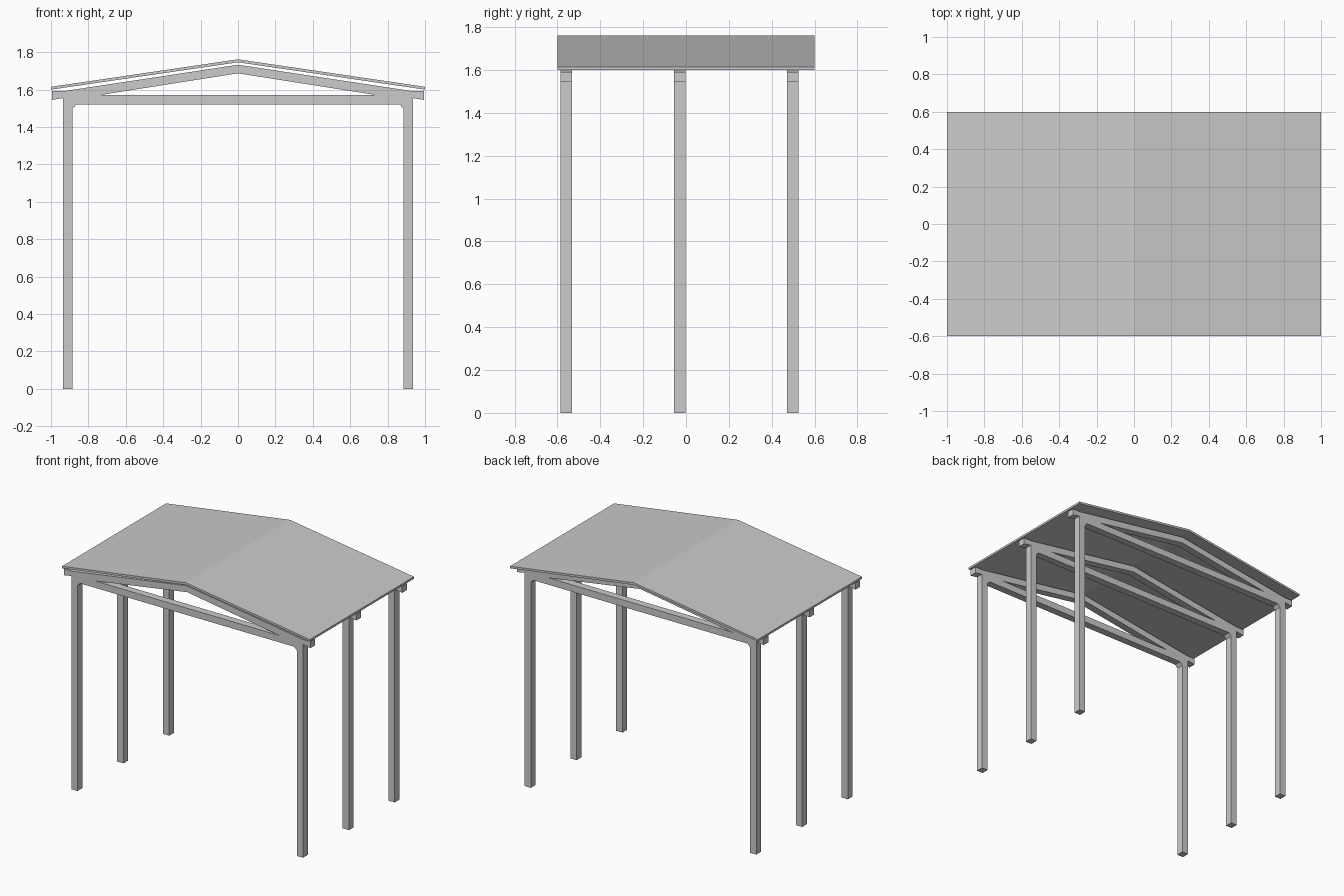
import bpy
import bmesh

cube = bpy.data.objects.get("Cube")
if cube:
    bpy.data.objects.remove(cube, do_unlink=True)

grey = bpy.data.materials.new("light_grey")
grey.use_nodes = True
grey.diffuse_color = (0.6, 0.6, 0.6, 1)
grey.node_tree.nodes["Principled BSDF"].inputs["Base Color"].default_value = (0.6, 0.6, 0.6, 1)


def extrude_profile(name, polygons, y0, y1):
    """Extrude polygons sharing corners in the XZ plane from y0 to y1."""
    bm = bmesh.new()
    for points in polygons:
        bm.faces.new([bm.verts.new((x, y0, z)) for x, z in points])
    bmesh.ops.remove_doubles(bm, verts=bm.verts[:], dist=0.0001)
    ext = bmesh.ops.extrude_face_region(bm, geom=bm.faces[:], use_keep_orig=True)
    moved = [v for v in ext["geom"] if isinstance(v, bmesh.types.BMVert)]
    bmesh.ops.translate(bm, verts=moved, vec=(0, y1 - y0, 0))
    bmesh.ops.recalc_face_normals(bm, faces=bm.faces[:])
    mesh = bpy.data.meshes.new(name)
    bm.to_mesh(mesh)
    bm.free()
    mesh.materials.append(grey)
    obj = bpy.data.objects.new(name, mesh)
    bpy.context.collection.objects.link(obj)
    return obj


def mirrored(points):
    return [(-x, z) for x, z in reversed(points)]


# Half of a portal frame: post with brace, eave stub, rafter and tie beam
half_frame = [
    (0, 1.52), (0.865, 1.52), (0.885, 1.497), (0.885, 0), (0.935, 0),
    (0.935, 1.555), (0.995, 1.545), (0.995, 1.592), (0.93, 1.592),
    (0, 1.733), (0, 1.687), (0.745, 1.57), (0, 1.57),
]
for name, y in (("front_frame", -0.558), ("middle_frame", -0.03), ("back_frame", 0.498)):
    extrude_profile(name, [half_frame, mirrored(half_frame)], y - 0.027, y + 0.027)

# Two thin roof panels meeting at the ridge
panel = [(0, 1.746), (1, 1.6), (1, 1.615), (0, 1.762)]
extrude_profile("left_roof_panel", [panel], -0.6, 0.6)
extrude_profile("right_roof_panel", [mirrored(panel)], -0.6, 0.6)
